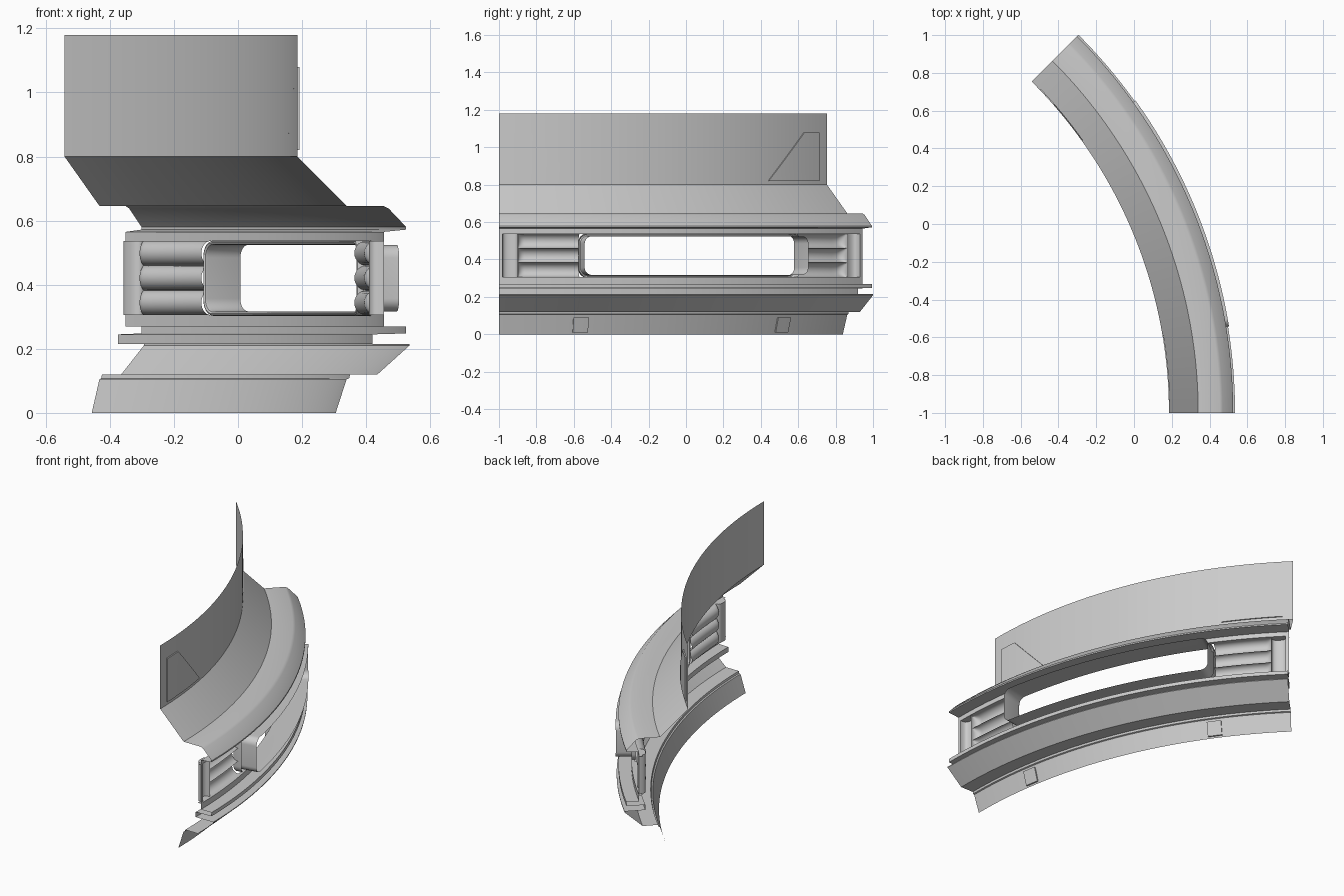
import bpy, math
from math import radians, sin, cos, pi, sqrt

if "Cube" in bpy.data.objects:
    bpy.data.objects.remove(bpy.data.objects["Cube"])

CX, CY, ARC = -2.295, -1.0, 45.0   # ring centre and sector angle


def pt(r, deg, z):
    a = radians(deg)
    return (CX + r * cos(a), CY + r * sin(a), z)


def make(name, verts, faces, angle=30):
    me = bpy.data.meshes.new(name)
    me.from_pydata(verts, [], faces)
    me.update()
    ob = bpy.data.objects.new(name, me)
    bpy.context.collection.objects.link(ob)
    bpy.ops.object.select_all(action='DESELECT')
    ob.select_set(True)
    bpy.context.view_layer.objects.active = ob
    bpy.ops.object.shade_smooth_by_angle(angle=radians(angle))
    return ob


def grid(name, rows, closed=False, angle=30):
    """Sheet through equally long rows of points."""
    n = len(rows[0])
    faces = []
    for i in range(len(rows) - 1):
        for j in range(n if closed else n - 1):
            k = (j + 1) % n
            faces.append((i * n + j, (i + 1) * n + j, (i + 1) * n + k, i * n + k))
    return make(name, [p for r in rows for p in r], faces, angle)


def sweep(name, profile, a0=0.0, a1=ARC, n=48):
    grid(name, [[pt(r, a0 + (a1 - a0) * i / n, z) for r, z in reversed(profile)]
                for i in range(n + 1)])


def lerp(a, b, t):
    return a + (b - a) * t


# Upper wall, sloped shoulder and overhanging lip
sweep("upper_wall_and_shoulder", [
    (2.48, 1.18), (2.48, 0.80), (2.635, 0.645), (2.75, 0.645), (2.765, 0.638),
    (2.82, 0.58), (2.82, 0.572), (2.75, 0.565), (2.75, 0.537), (2.73, 0.537)])

# Lower ledges, groove, sloped rail and skirt
sweep("lower_ledges_and_skirt", [
    (2.73, 0.305), (2.75, 0.305), (2.75, 0.27), (2.82, 0.27), (2.82, 0.248),
    (2.715, 0.245), (2.715, 0.215), (2.83, 0.215), (2.83, 0.21), (2.73, 0.12),
    (2.645, 0.12), (2.642, 0.108), (2.634, 0.105), (2.60, 0.0)])

# Window tunnel: rounded rectangle swept through the wall with a rolled rim
RM = 2.75


def window_loop(r, grow):
    s0, s1 = radians(9.3) * RM - grow, radians(35.7) * RM + grow
    z0, z1, rad = 0.317 - grow, 0.524 + grow, 0.04 + grow * 0.5
    pts = []
    corners = [(s1 - rad, z1 - rad, 0), (s0 + rad, z1 - rad, 90),
               (s0 + rad, z0 + rad, 180), (s1 - rad, z0 + rad, 270)]
    for c, (s, z, a) in enumerate(corners):
        for i in range(9):
            t = radians(a + 90 * i / 8)
            pts.append((s + rad * cos(t), z + rad * sin(t)))
        if c in (0, 2):
            sa, za = pts[-1]
            sb = corners[c + 1][0]
            pts += [(lerp(sa, sb, i / 40), za) for i in range(1, 40)]
    return [pt(r, math.degrees(s / RM), z) for s, z in pts]


grid("window_tunnel", [window_loop(r, g) for r, g in [
    (2.75, 0.014), (2.708, 0.014), (2.701, 0.011), (2.699, 0.007),
    (2.702, 0.002), (2.71, 0.0), (2.835, 0.0)]], closed=True)

Z0, Z1 = 0.305, 0.537
for tag, flip in (("first", False), ("second", True)):
    def ang(a):
        return ARC - a if flip else a

    # Three horizontal padded rolls with rounded ends
    def roll_r(a, z):
        u = ((z - Z0) / (Z1 - Z0) * 3) % 1 * 2 - 1
        cap = max(0.0, 1 - (a - 2.1) / 0.8)
        h = max(0.0, 1 - u * u) * max(0.0, 1 - cap * cap)
        return 2.73 - 0.038 * sqrt(h)
    angs = [2.1 + 0.8 * (i / 8) ** 2 for i in range(9)] + [lerp(2.9, 9.1, i / 8) for i in range(1, 9)]
    zs = []
    for b in range(3):
        zs += [Z0 + (Z1 - Z0) * (b + (1 - cos(pi * i / 14)) / 2) / 3 for i in range(14)]
    zs.append(Z1)
    grid(tag + "_padded_rolls", [[pt(roll_r(a, z), ang(a), z) for z in zs] for a in angs], angle=50)

    # Vertical rounded end pillar with flat flanges and closed ends
    sec = [(0.0, 2.75), (0.4, 2.75)]
    sec += [(1.25 - 0.85 * cos(pi * i / 12),
             2.742 - 0.037 * sqrt(sin(pi * i / 12))) for i in range(13)]
    sec += [(2.1, 2.73)]
    grid(tag + "_end_pillar", [[pt(r, ang(a), z) for a, r in sec] for z in (Z0, Z1)])
    nv = len(sec) - 2
    for end, z in (("bottom", Z0), ("top", Z1)):
        make(tag + "_pillar_cap_" + end, [pt(r, ang(a), z) for a, r in sec[1:]],
             [tuple(range(nv + 1))])

    # Shallow raised panel: columns of (angle, low z, high z) pushed outward
    def panel(name, cols, base, depth):
        rows = []
        for i, (a, lo, hi) in enumerate(cols):
            rows.append([pt(base(lo), ang(a), lo), pt(base(lo) + depth, ang(a), lo),
                         pt(base(hi) + depth, ang(a), hi), pt(base(hi), ang(a), hi)])
        flat = [[p[0], p[0], p[3], p[3]] for p in (rows[0], rows[-1])]
        grid(name, [flat[0]] + rows + [flat[1]])

    # Slanted panel on the upper wall
    cols = [(lerp(1.4, 3.9, i / 3), 0.82, 1.08) for i in range(4)]
    cols += [(lerp(3.9, 9.5, i / 6), 0.82, lerp(1.08, 0.822, i / 6)) for i in range(1, 7)]
    panel(tag + "_slanted_wall_panel", cols, lambda z: 2.48, 0.007)

    # Small tab on the skirt
    panel(tag + "_skirt_tab", [(8.7, 0.01, 0.09), (9.6, 0.01, 0.09), (10.5, 0.01, 0.09)],
          lambda z: 2.60 + 0.034 * z / 0.105, 0.009)
